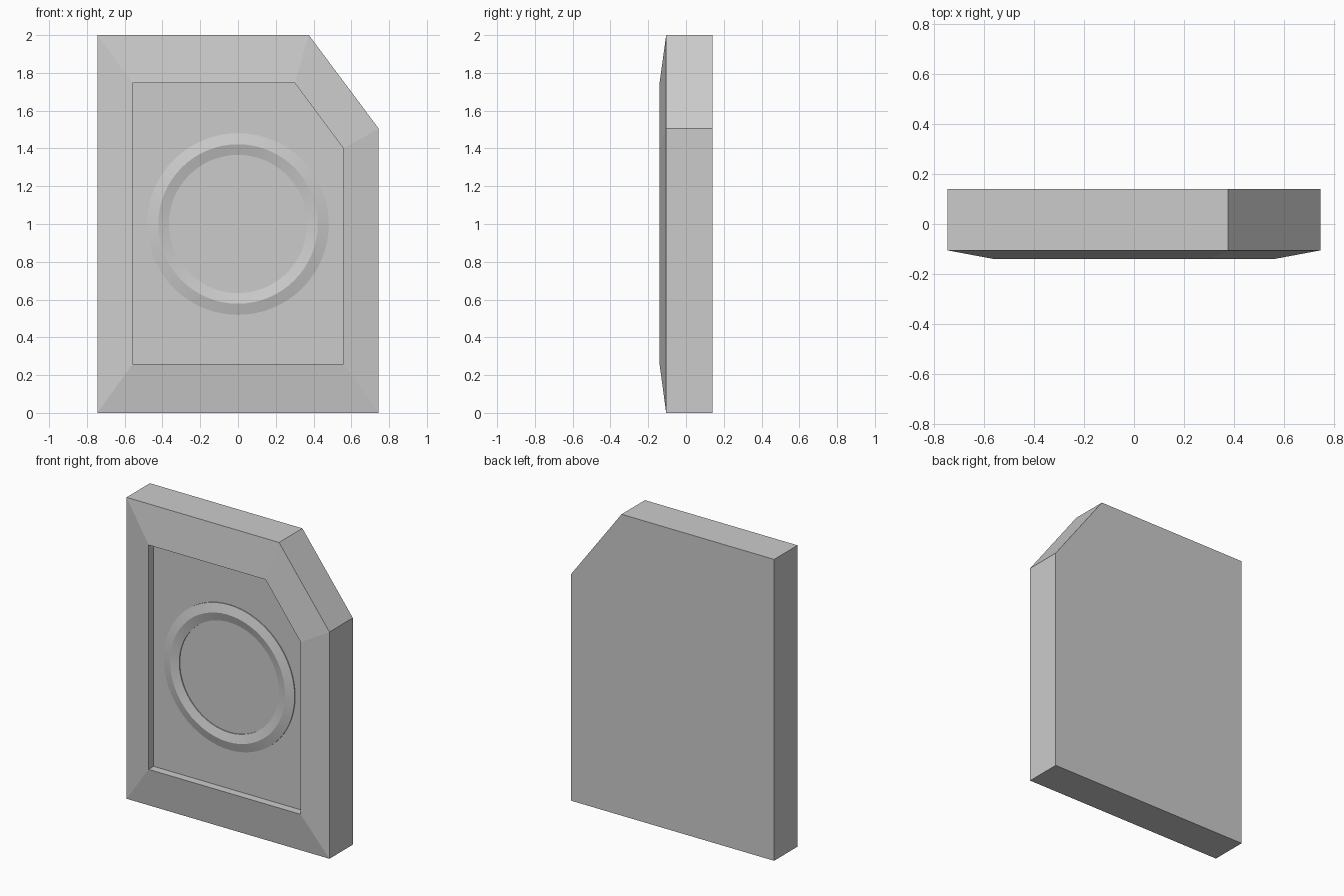
import bpy, bmesh, math

cube = bpy.data.objects.get("Cube")
if cube:
    bpy.data.objects.remove(cube, do_unlink=True)

grey = bpy.data.materials.new("light_grey")
grey.use_nodes = True
colour = (0.6, 0.6, 0.6, 1)
grey.diffuse_color = colour
grey.node_tree.nodes["Principled BSDF"].inputs["Base Color"].default_value = colour


def make_object(name, bm):
    bmesh.ops.recalc_face_normals(bm, faces=bm.faces[:])
    mesh = bpy.data.meshes.new(name)
    bm.to_mesh(mesh)
    bm.free()
    mesh.materials.append(grey)
    obj = bpy.data.objects.new(name, mesh)
    bpy.context.scene.collection.objects.link(obj)
    return obj


def bridge(bm, a, b):
    for i in range(len(a)):
        j = (i + 1) % len(a)
        bm.faces.new((a[i], a[j], b[j], b[i]))


# Panel: clipped-corner outline, shallow sloping frame, sunken floor
outer = [(-0.745, 0), (0.745, 0), (0.745, 1.505), (0.375, 2), (-0.745, 2)]
inner = [(-0.558, 0.258), (0.558, 0.258), (0.558, 1.4), (0.3, 1.747), (-0.558, 1.747)]
FLOOR = -0.087
bm = bmesh.new()
loops = [[bm.verts.new((x, y, z)) for x, z in outline]
         for outline, y in ((outer, 0.14), (outer, -0.105), (inner, -0.14), (inner, FLOOR))]
for a, b in zip(loops, loops[1:]):
    bridge(bm, a, b)
bm.faces.new(loops[0])
bm.faces.new(loops[-1])
make_object("panel", bm)

# Ring: low ridge with short upright rims, closed inside the panel
SEGMENTS = 64
section = [(0.481, -0.01), (0.481, 0.006), (0.422, 0.022), (0.366, 0.006), (0.366, -0.01)]
bm = bmesh.new()
rings = []
for radius, height in section:
    rings.append([bm.verts.new((radius * math.cos(t), FLOOR - height, 1 + radius * math.sin(t)))
                  for t in (math.tau * i / SEGMENTS for i in range(SEGMENTS))])
for a, b in zip(rings, rings[1:] + rings[:1]):
    bridge(bm, a, b)
ring = make_object("ring", bm)
bpy.ops.object.select_all(action="DESELECT")
ring.select_set(True)
bpy.context.view_layer.objects.active = ring
bpy.ops.object.shade_smooth_by_angle(angle=math.radians(12))
